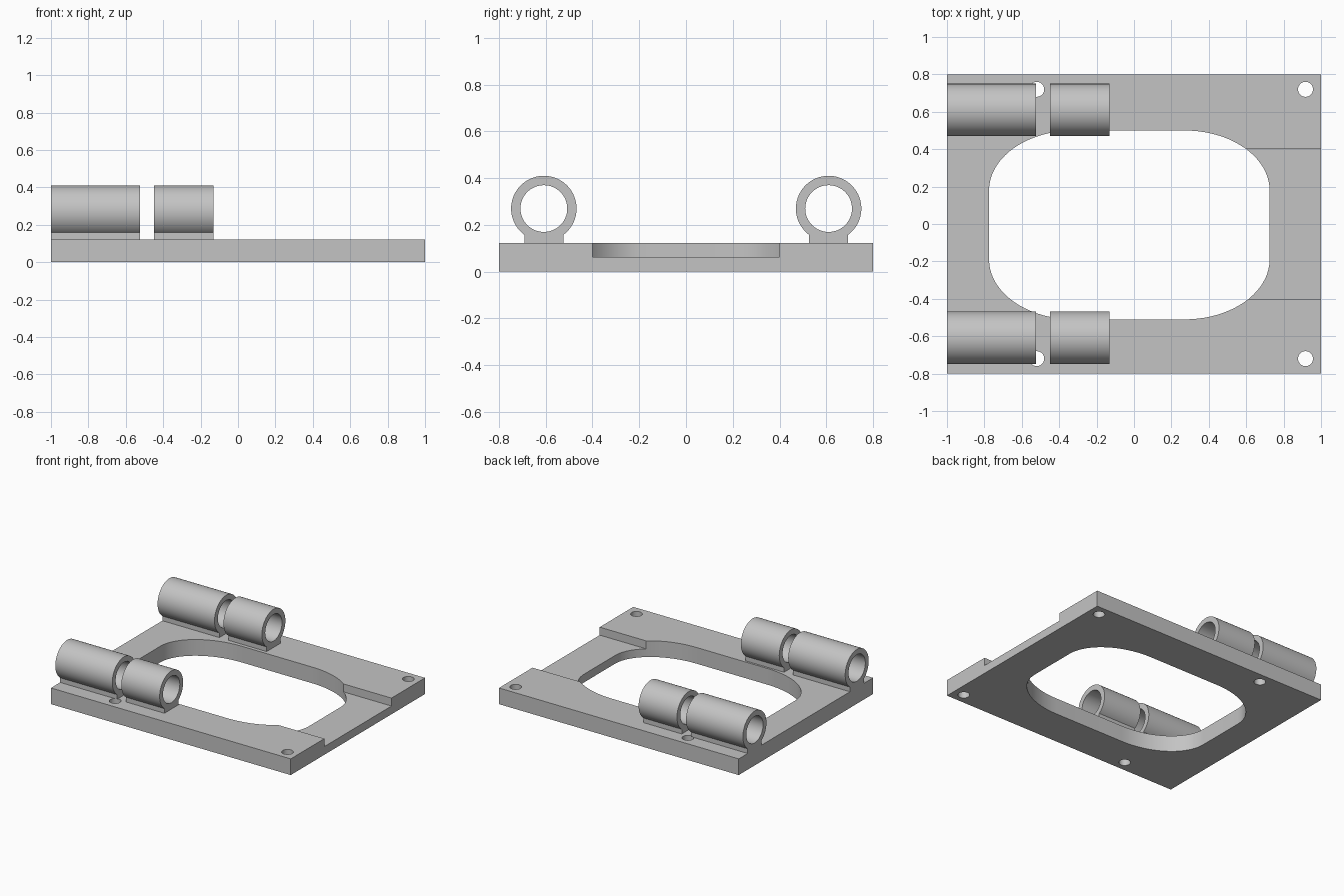
import bpy, bmesh
from math import sin, cos, pi, asin

default = bpy.data.objects.get("Cube")
if default:
    bpy.data.objects.remove(default, do_unlink=True)

grey = bpy.data.materials.new("plain grey")
grey.use_nodes = True
colour = (0.55, 0.55, 0.55, 1)
grey.diffuse_color = colour
grey.node_tree.nodes["Principled BSDF"].inputs["Base Color"].default_value = colour


def arc(cx, cy, rx, ry, start, end, steps):
    angles = [start + (end - start) * i / steps for i in range(steps + 1)]
    return [(cx + rx * cos(a), cy + ry * sin(a)) for a in angles]


def circle(cx, cy, r, steps=64):
    return arc(cx, cy, r, r, 0, 2 * pi, steps)[:-1]


def rectangle(x0, x1, y0, y1):
    return [(x0, y0), (x1, y0), (x1, y1), (x0, y1)]


def prism(name, outline, low, high, along_x=False):
    """Extrude an outline along z, or a (y, z) outline along x."""
    bm = bmesh.new()
    place = (lambda p: (low, p[0], p[1])) if along_x else (lambda p: (p[0], p[1], low))
    face = bm.faces.new([bm.verts.new(place(p)) for p in outline])
    grown = bmesh.ops.extrude_face_region(bm, geom=[face])
    moved = [v for v in grown["geom"] if isinstance(v, bmesh.types.BMVert)]
    step = high - low
    bmesh.ops.translate(bm, verts=moved, vec=(step, 0, 0) if along_x else (0, 0, step))
    bmesh.ops.recalc_face_normals(bm, faces=bm.faces)
    mesh = bpy.data.meshes.new(name)
    bm.to_mesh(mesh)
    bm.free()
    mesh.materials.append(grey)
    obj = bpy.data.objects.new(name, mesh)
    bpy.context.collection.objects.link(obj)
    return obj


def activate(obj):
    bpy.ops.object.select_all(action="DESELECT")
    obj.select_set(True)
    bpy.context.view_layer.objects.active = obj


def cut(target, cutter):
    cutter.hide_render = True
    activate(target)
    mod = target.modifiers.new("cut", "BOOLEAN")
    mod.operation = "DIFFERENCE"
    mod.solver = "EXACT"
    mod.object = cutter
    bpy.ops.object.modifier_apply(modifier=mod.name)
    bpy.data.objects.remove(cutter, do_unlink=True)


def smooth(obj):
    activate(obj)
    bpy.ops.object.shade_smooth_by_angle(angle=pi / 6)


# Base plate with a shallow channel at its +x end
THICK = 0.122
plate = prism("base_plate", rectangle(-1, 1, -0.8, 0.8), 0, THICK)
cut(plate, prism("channel_cutter", rectangle(0.4, 1.1, -0.4, 0.4), 0.062, 0.3))

# Large window with elliptical corners
window = []
for i, (sx, sy) in enumerate([(1, 1), (-1, 1), (-1, -1), (1, -1)]):
    window += arc(-0.025 + sx * 0.295, -0.005 + sy * 0.185, 0.455, 0.32,
                  i * pi / 2, (i + 1) * pi / 2, 20)
cut(plate, prism("window_cutter", window, -0.1, 0.3))

# Bolt holes
for x in (-0.52, 0.917):
    for y in (-0.72, 0.72):
        cut(plate, prism("bolt_hole_cutter", circle(x, y, 0.04, 40), -0.1, 0.3))
smooth(plate)

# Hinge barrels, each a bored tube on a narrow foot
RADIUS, FOOT, AXIS = 0.14, 0.083, 0.27
gap = asin(FOOT / RADIUS)
for side, y in (("front", -0.608), ("back", 0.61)):
    profile = arc(y, AXIS, RADIUS, RADIUS, -pi / 2 + gap, 1.5 * pi - gap, 64)
    profile += [(y - FOOT, THICK), (y + FOOT, THICK)]
    for kind, x0, x1 in (("long", -1, -0.525), ("short", -0.45, -0.13)):
        barrel = prism(f"{side}_{kind}_barrel", profile, x0, x1, True)
        cut(barrel, prism("bore_cutter", circle(y, AXIS, 0.1), x0 - 0.1, x1 + 0.1, True))
        smooth(barrel)
